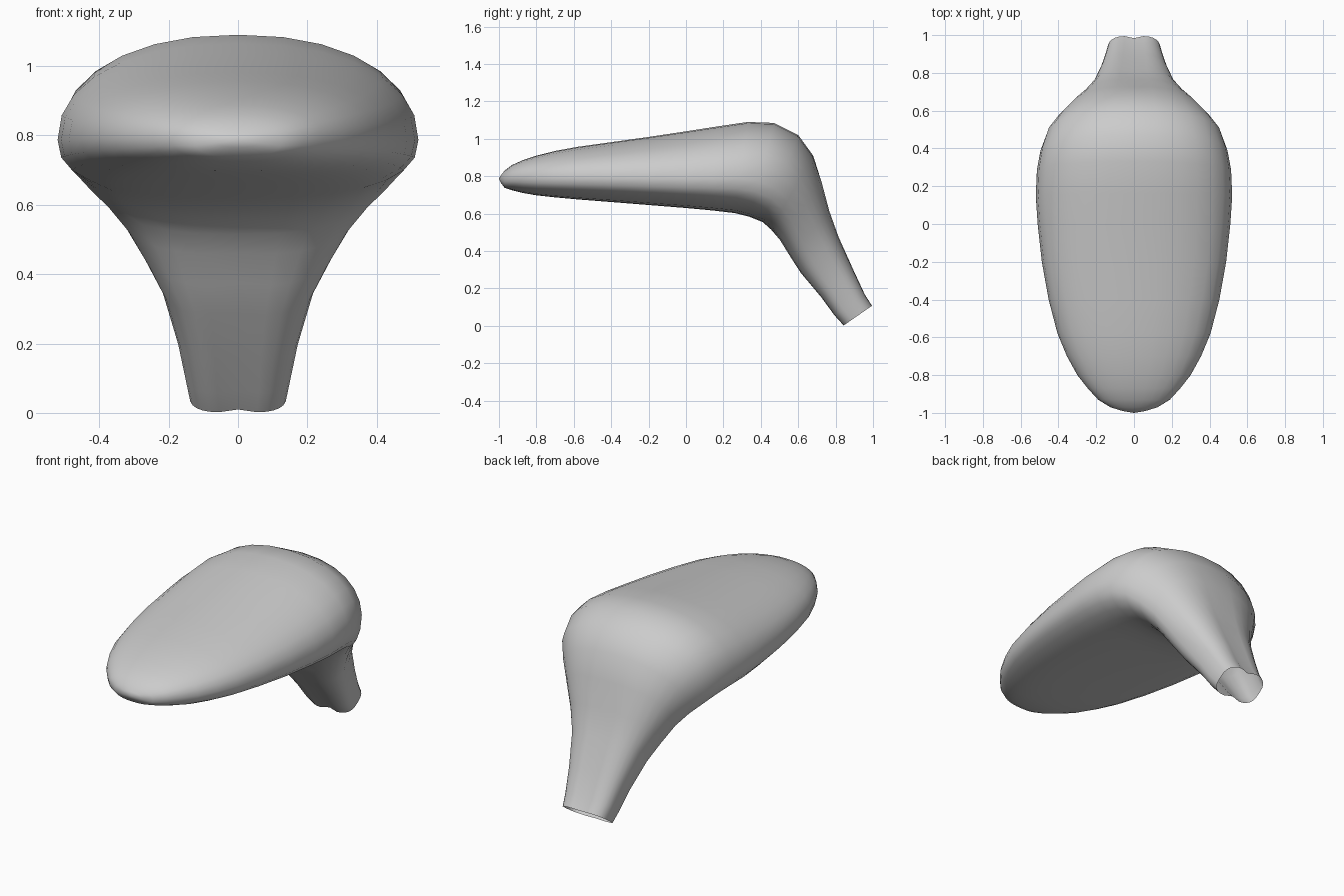
import bpy, bmesh, math

cube = bpy.data.objects.get("Cube")
if cube:
    bpy.data.objects.remove(cube, do_unlink=True)

mat = bpy.data.materials.new("plain_grey")
mat.use_nodes = True
GREY = (0.6, 0.6, 0.6, 1.0)
mat.diffuse_color = GREY
mat.node_tree.nodes["Principled BSDF"].inputs["Base Color"].default_value = GREY

# Cross-sections from nose to stem:
# top y, top z, bottom y, bottom z, half width, height share of the widest line
SECTIONS = [
    (-0.99, 0.805, -0.99, 0.765, 0.06, 0.5),
    (-0.97, 0.83, -0.97, 0.738, 0.125, 0.5),
    (-0.93, 0.86, -0.93, 0.725, 0.19, 0.48),
    (-0.87, 0.887, -0.87, 0.71, 0.245, 0.46),
    (-0.80, 0.91, -0.80, 0.698, 0.30, 0.44),
    (-0.70, 0.935, -0.70, 0.687, 0.355, 0.42),
    (-0.58, 0.957, -0.58, 0.676, 0.405, 0.41),
    (-0.40, 0.982, -0.40, 0.662, 0.452, 0.40),
    (-0.20, 1.01, -0.20, 0.646, 0.488, 0.39),
    (0.00, 1.04, 0.00, 0.63, 0.51, 0.38),
    (0.16, 1.065, 0.14, 0.617, 0.52, 0.38),
    (0.33, 1.09, 0.26, 0.603, 0.514, 0.38),
    (0.47, 1.085, 0.34, 0.583, 0.495, 0.38),
    (0.60, 1.02, 0.41, 0.555, 0.46, 0.38),
    (0.68, 0.91, 0.455, 0.515, 0.405, 0.40),
    (0.73, 0.77, 0.50, 0.455, 0.34, 0.45),
    (0.77, 0.62, 0.555, 0.365, 0.275, 0.48),
    (0.82, 0.48, 0.61, 0.28, 0.22, 0.5),
    (0.90, 0.30, 0.72, 0.15, 0.175, 0.5),
    (0.96, 0.17, 0.79, 0.055, 0.152, 0.5),
    (0.998, 0.11, 0.84, 0.0, 0.14, 0.5),
]
SIDES = 28


def power(v, n):
    return math.copysign(abs(v) ** (2 / n), v)


def ring(bm, sec, index):
    """One rounded cross-section, flatter underneath than on top."""
    ty, tz, by, bz, w, share = sec
    stem = min(1, max(0, (index - 14) / 5))
    verts = []
    for i in range(SIDES):
        a = 2 * math.pi * i / SIDES
        c, s = math.cos(a), math.sin(a)
        n = (2.2 if s >= 0 else 2.5) + 0.7 * stem
        x = w * power(c, n)
        h = power(s, n)
        t = share + h * ((1 - share) if s >= 0 else share)
        # shallow groove along the front and back of the stem
        t -= 0.09 * stem * h * max(0, 1 - abs(x) / (0.6 * w)) ** 2
        verts.append(bm.verts.new((x, by + (ty - by) * t, bz + (tz - bz) * t)))
    return verts


# Single lofted shell: broad tapering pad bending down into an open stem
bm = bmesh.new()
rings = [ring(bm, s, i) for i, s in enumerate(SECTIONS)]
for a, b in zip(rings, rings[1:]):
    for i in range(SIDES):
        j = (i + 1) % SIDES
        bm.faces.new((a[i], a[j], b[j], b[i]))

# Rounded nose tip
tip = bm.verts.new((0, -1.0, 0.787))
for i in range(SIDES):
    bm.faces.new((tip, rings[0][(i + 1) % SIDES], rings[0][i]))
bmesh.ops.recalc_face_normals(bm, faces=bm.faces)
for f in bm.faces:
    f.smooth = True

mesh = bpy.data.meshes.new("pad_with_stem")
bm.to_mesh(mesh)
bm.free()
mesh.materials.append(mat)
obj = bpy.data.objects.new("pad_with_stem", mesh)
bpy.context.collection.objects.link(obj)
